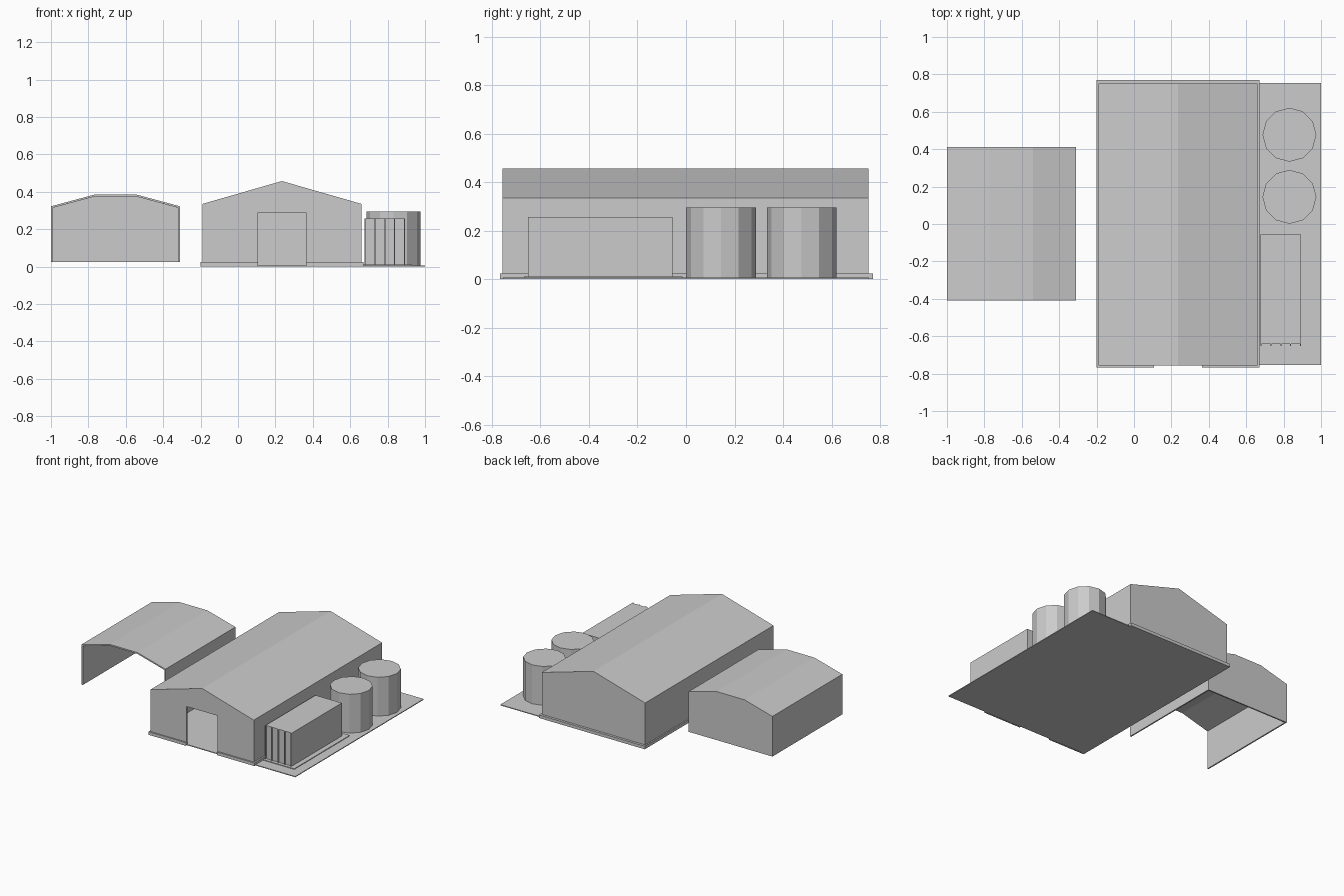
import bpy, bmesh
from math import pi

if "Cube" in bpy.data.objects:
    bpy.data.objects.remove(bpy.data.objects["Cube"])


def make_object(name, bm):
    mesh = bpy.data.meshes.new(name)
    bm.to_mesh(mesh)
    bm.free()
    obj = bpy.data.objects.new(name, mesh)
    bpy.context.collection.objects.link(obj)
    return obj


def box(name, x0, x1, y0, y1, z0, z1):
    bm = bmesh.new()
    bmesh.ops.create_cube(bm, size=1)
    for v in bm.verts:
        v.co = ((x0 + x1) / 2 + v.co.x * (x1 - x0),
                (y0 + y1) / 2 + v.co.y * (y1 - y0),
                (z0 + z1) / 2 + v.co.z * (z1 - z0))
    return make_object(name, bm)


def building(name, profile, y0, y1, thickness, front=None):
    """Bottomless shell; profile runs right foot -> roof -> left foot.
    front: extra points closing the front gable (door notch), or None for open."""
    bm = bmesh.new()
    f = [bm.verts.new((x, y0, z)) for x, z in profile]
    b = [bm.verts.new((x, y1, z)) for x, z in profile]
    for i in range(len(f) - 1):
        bm.faces.new((f[i], b[i], b[i + 1], f[i + 1]))
    bm.faces.new(b[::-1])
    if front:
        bm.faces.new(f + [bm.verts.new((x, y0, z)) for x, z in front])
    obj = make_object(name, bm)
    mod = obj.modifiers.new("wall_thickness", "SOLIDIFY")
    mod.thickness = thickness
    mod.offset = -1
    mod.use_even_offset = True
    return obj


# Ground slab and raised pad on the yard side
box("ground_slab", -0.19, 1.0, -0.755, 0.755, 0, 0.006)
box("container_pad", 0.67, 0.93, -0.667, -0.015, 0.006, 0.011)

# Main hall with gable roof and door opening
L, R = -0.19, 0.66
building("main_hall",
         [(R, 0.006), (R, 0.335), (0.235, 0.457), (L, 0.335), (L, 0.006)],
         -0.757, 0.752, 0.012,
         [(0.107, 0.006), (0.107, 0.288), (0.363, 0.288), (0.363, 0.006)])

# Kerb round the hall, interrupted at the door
box("kerb_left", -0.2, L, -0.767, 0.77, 0, 0.023)
box("kerb_right", R, 0.672, -0.767, 0.77, 0, 0.023)
box("kerb_back", L, R, 0.752, 0.77, 0, 0.023)
box("kerb_front_left", L, 0.107, -0.767, -0.757, 0, 0.023)
box("kerb_front_right", 0.363, R, -0.767, -0.757, 0, 0.023)

# Open-fronted shelter
building("open_shelter",
         [(-0.31, 0.023), (-0.31, 0.322), (-0.54, 0.384),
          (-0.77, 0.384), (-1.0, 0.322), (-1.0, 0.023)],
         -0.41, 0.412, 0.01)

# Container with upright bars on its front
box("container", 0.677, 0.893, -0.642, -0.055, 0.011, 0.257)
for i in range(5):
    x = 0.677 + i * 0.0525
    box(f"container_bar_{i + 1}", x, x + 0.006, -0.652, -0.642, 0.011, 0.257)

# Two storage tanks
for i, y in enumerate((0.145, 0.477)):
    bpy.ops.mesh.primitive_cylinder_add(vertices=12, radius=0.144, depth=0.289,
                                        location=(0.831, y, 0.1505))
    bpy.context.object.name = f"storage_tank_{i + 1}"
